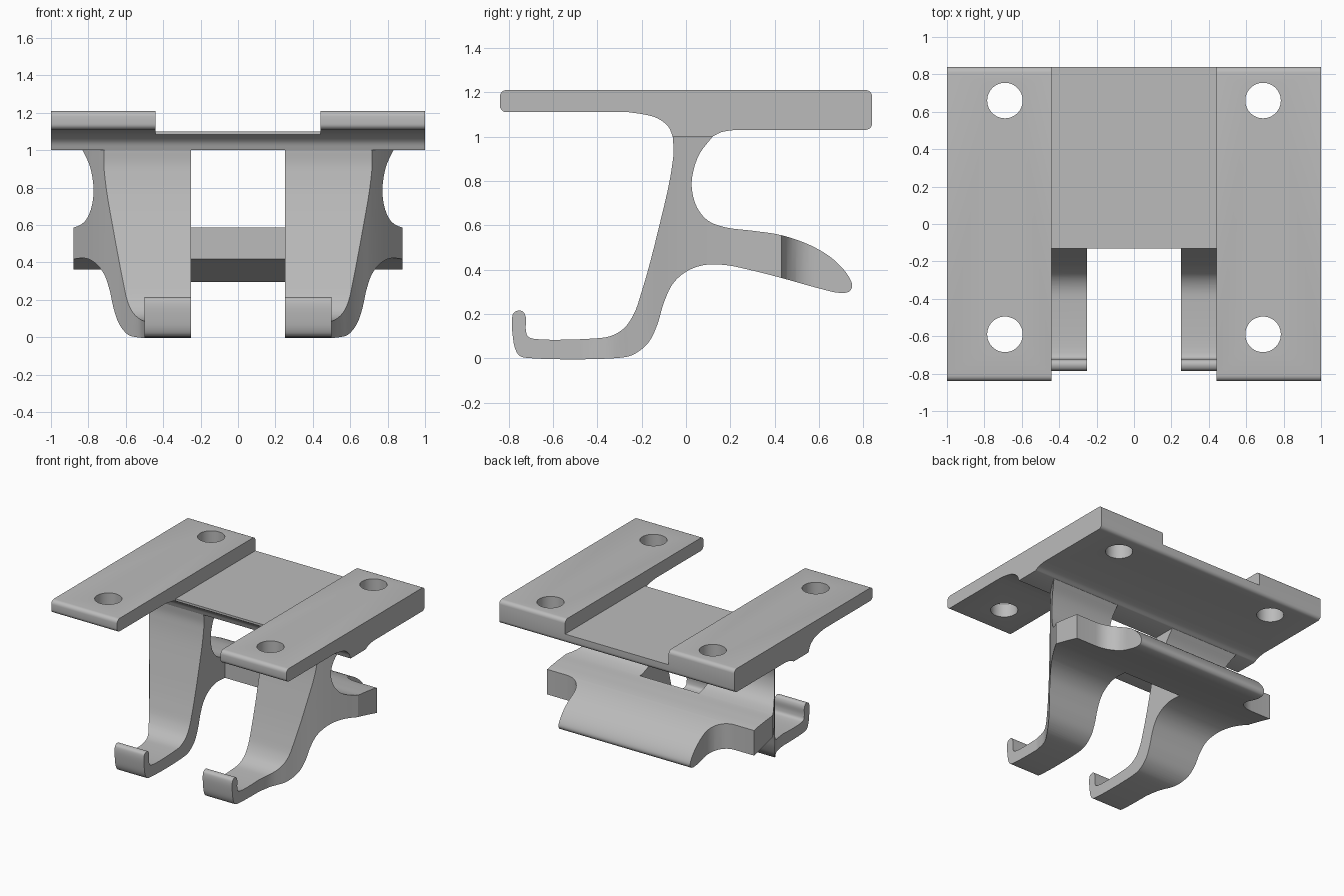
import bpy
import math
from mathutils import Vector

if "Cube" in bpy.data.objects:
    bpy.data.objects.remove(bpy.data.objects["Cube"], do_unlink=True)

grey = bpy.data.materials.new("plain grey")
grey.use_nodes = True
colour = (0.5, 0.5, 0.5, 1)
grey.diffuse_color = colour
grey.node_tree.nodes["Principled BSDF"].inputs["Base Color"].default_value = colour


def arc(cx, cy, r, start, end, steps=8):
    """Points on a circular arc, angles in degrees."""
    angles = [math.radians(start + (end - start) * i / steps) for i in range(steps + 1)]
    return [(cx + r * math.cos(a), cy + r * math.sin(a)) for a in angles]


def smooth_path(points, steps=5):
    """Centripetal spline through the points, keeping both ends."""
    p = [Vector(q) for q in points]
    p = [2 * p[0] - p[1]] + p + [2 * p[-1] - p[-2]]
    path = []
    for a, b, c, d in zip(p, p[1:], p[2:], p[3:]):
        ta = math.sqrt((b - a).length)
        tb = math.sqrt((c - b).length)
        tc = math.sqrt((d - c).length)
        m1 = (c - b) + tb * ((b - a) / ta - (c - a) / (ta + tb))
        m2 = (c - b) + tb * ((d - c) / tc - (d - b) / (tb + tc))
        for i in range(steps):
            t = i / steps
            path.append(b + m1 * (t**3 - 2 * t**2 + t) + m2 * (t**3 - t**2)
                        + (c - b) * (3 * t**2 - 2 * t**3))
    path.append(p[-2])
    return [tuple(q) for q in path]


def prism(name, outline, low, high, axis):
    """Extrude an outline: (y, z) along x, or (x, y) along z."""
    n = len(outline)
    place = (lambda u, v, w: (w, u, v)) if axis == "x" else (lambda u, v, w: (u, v, w))
    verts = [place(u, v, w) for w in (low, high) for u, v in outline]
    faces = [tuple(reversed(range(n))), tuple(range(n, 2 * n))]
    faces += [(i, (i + 1) % n, (i + 1) % n + n, i + n) for i in range(n)]
    mesh = bpy.data.meshes.new(name)
    mesh.from_pydata(verts, [], faces)
    mesh.materials.append(grey)
    obj = bpy.data.objects.new(name, mesh)
    bpy.context.collection.objects.link(obj)
    activate(obj)
    bpy.ops.object.mode_set(mode="EDIT")
    bpy.ops.mesh.select_all(action="SELECT")
    bpy.ops.mesh.normals_make_consistent(inside=False)
    bpy.ops.object.mode_set(mode="OBJECT")
    return obj


def activate(obj):
    bpy.ops.object.select_all(action="DESELECT")
    obj.select_set(True)
    bpy.context.view_layer.objects.active = obj


def carve(obj, cutter, operation="DIFFERENCE"):
    activate(obj)
    mod = obj.modifiers.new("carve", "BOOLEAN")
    mod.operation = operation
    mod.solver = "EXACT"
    mod.object = cutter
    bpy.ops.object.modifier_apply(modifier=mod.name)
    bpy.data.objects.remove(cutter, do_unlink=True)


def finish(obj):
    activate(obj)
    bpy.ops.object.shade_smooth_by_angle(angle=math.radians(30))


# Mounting plate: rounded ends, thicker at the back, filleted rib below
R = 0.03
plate_outline = (
    arc(-0.84 + R, 1.21 - R, R, 90, 180, 5)
    + arc(-0.84 + R, 1.11 + R, R, 180, 270, 5)
    + smooth_path([(-0.26, 1.11), (-0.19, 1.1), (-0.13, 1.083), (-0.08, 1.045), (-0.06, 1)])
    + smooth_path([(0.12, 1), (0.16, 1.02), (0.22, 1.03)])
    + arc(0.84 - R, 1.03 + R, R, 270, 360, 5)
    + arc(0.84 - R, 1.21 - R, R, 0, 90, 5))
plate = prism("mounting_plate", plate_outline, -1, 1, "x")

# Recessed middle of the plate, open at the front
recess = [(-1, 2), (-1, 0.9), (-0.13, 0.9), (-0.13, 1.1), (1, 1.1), (1, 2)]
carve(plate, prism("recess_cutter", recess, -0.44, 0.44, "x"))

# Four screw holes
for x in (-0.69, 0.69):
    for y in (-0.59, 0.66):
        hole = arc(x, y, 0.095, 0, 360, 48)[:-1]
        carve(plate, prism("hole_cutter", hole, 0.8, 1.5, "z"))
finish(plate)

# Side profile shared by the hooks, legs and rear lever
hook_profile = smooth_path([
    (-0.06, 1), (-0.056, 0.93), (-0.064, 0.86), (-0.08, 0.77), (-0.12, 0.6),
    (-0.16, 0.44), (-0.2, 0.3), (-0.235, 0.2), (-0.28, 0.135), (-0.34, 0.1),
    (-0.43, 0.088), (-0.69, 0.088), (-0.715, 0.1), (-0.723, 0.13), (-0.723, 0.185),
    (-0.735, 0.21), (-0.755, 0.215), (-0.777, 0.205), (-0.785, 0.18),
    (-0.783, 0.11), (-0.77, 0.04), (-0.75, 0.01), (-0.7, 0), (-0.32, 0),
    (-0.24, 0.015), (-0.17, 0.07), (-0.13, 0.15), (-0.1, 0.25), (-0.06, 0.335),
    (0, 0.39), (0.08, 0.42), (0.18, 0.42), (0.28, 0.4), (0.42, 0.365), (0.6, 0.315),
    (0.69, 0.295), (0.735, 0.3), (0.75, 0.325), (0.73, 0.375), (0.66, 0.45),
    (0.56, 0.51), (0.43, 0.555), (0.3, 0.575), (0.18, 0.59), (0.1, 0.62),
    (0.05, 0.68), (0.027, 0.76), (0.03, 0.83), (0.06, 0.92), (0.12, 1)])
bracket = prism("hook_legs_and_lever", hook_profile, -1, 1, "x")

# Plan shape: gap between the legs, flared flanks, shoulders and narrower tip
flank = smooth_path([(0.5, -0.46), (0.525, -0.35), (0.59, -0.24), (0.635, -0.17),
                     (0.715, -0.06), (0.775, 0.03), (0.88, 0.2)])
half = ([(0.25, 0.2), (0.25, -0.9), (0.5, -0.9)] + flank + [(0.88, 0.43)]
        + arc(0.71, 0.58, 0.15, 270, 180) + [(0.56, 0.9)])
plan = half + [(-x, y) for x, y in reversed(half)]
carve(bracket, prism("plan_cutter", plan, -0.5, 1.5, "z"), "INTERSECT")
finish(bracket)
